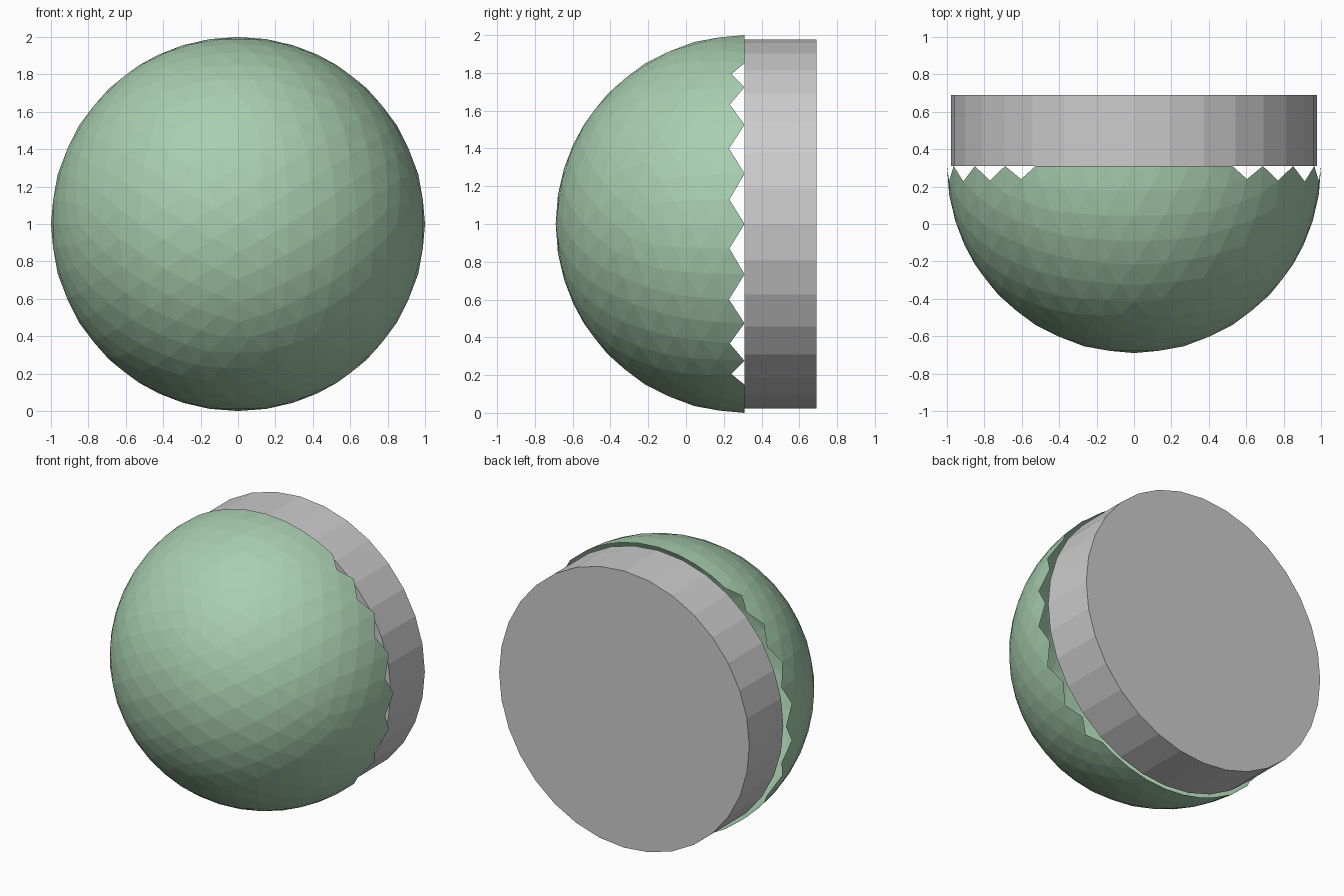
import bpy, bmesh, math
from mathutils import Matrix

if "Cube" in bpy.data.objects:
    bpy.data.objects.remove(bpy.data.objects["Cube"])

SEAM_Y = 0.31      # plane where dome meets base
CENTRE_Z = 1.0


def add_object(name, bm):
    mesh = bpy.data.meshes.new(name)
    bm.to_mesh(mesh)
    bm.free()
    obj = bpy.data.objects.new(name, mesh)
    bpy.context.collection.objects.link(obj)
    obj.location = (0, SEAM_Y, CENTRE_Z)
    return obj


# Dome: icosphere turned so an icosahedron edge is centred on top,
# with the back half deleted to leave the toothed open rim
bm = bmesh.new()
bmesh.ops.create_icosphere(bm, subdivisions=4, radius=1.0)
turn = Matrix.Rotation(-math.atan(2) / 2, 4, 'Y')
bmesh.ops.transform(bm, matrix=turn, verts=bm.verts)
back = [v for v in bm.verts if v.co.y > 0.005]
bmesh.ops.delete(bm, geom=back, context='VERTS')
dome = add_object("dome", bm)

green = bpy.data.materials.new("green")
green.diffuse_color = (0.39, 0.62, 0.43, 1)
green.use_nodes = True
green.node_tree.nodes["Principled BSDF"].inputs["Base Color"].default_value = green.diffuse_color
dome.data.materials.append(green)

# Base: 32-sided disc behind the dome
depth = 0.38
bm = bmesh.new()
bmesh.ops.create_cone(
    bm, cap_ends=True, segments=32, radius1=0.978, radius2=0.978, depth=depth,
    matrix=Matrix.Translation((0, depth / 2, 0)) @ Matrix.Rotation(math.pi / 2, 4, 'X'))
add_object("base", bm)
